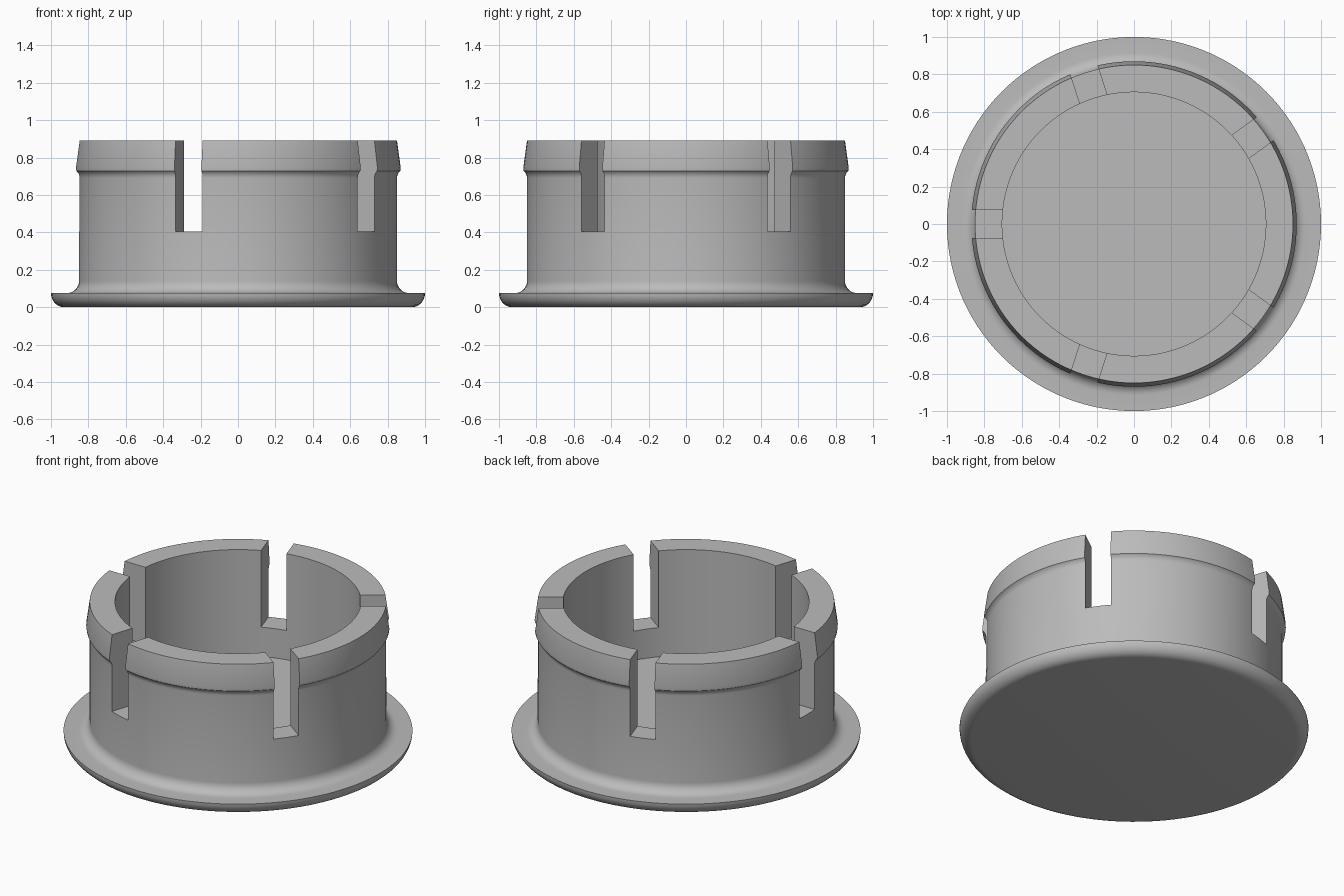
import bpy, bmesh
from math import sin, cos, pi, radians
from mathutils import Matrix

if "Cube" in bpy.data.objects:
    bpy.data.objects.remove(bpy.data.objects["Cube"], do_unlink=True)

SEGMENTS = 120
SLOTS = 5
FLOOR, SLOT_Z, TOP = 0.22, 0.405, 0.89
INNER, WALL, LIP = 0.705, 0.85, 0.87

grey = bpy.data.materials.new("plain grey")
grey.use_nodes = True
colour = (0.5, 0.5, 0.5, 1)
grey.diffuse_color = colour
grey.node_tree.nodes["Principled BSDF"].inputs["Base Color"].default_value = colour


def arc(cx, cz, rx, rz, start, end, steps=8):
    """Points of an elliptical arc in the radius-height plane."""
    angles = [radians(start + (end - start) * i / steps) for i in range(steps + 1)]
    return [(cx + rx * cos(a), cz + rz * sin(a)) for a in angles]


def make_object(name, bm):
    bmesh.ops.recalc_face_normals(bm, faces=bm.faces)
    mesh = bpy.data.meshes.new(name)
    bm.to_mesh(mesh)
    bm.free()
    mesh.materials.append(grey)
    obj = bpy.data.objects.new(name, mesh)
    bpy.context.collection.objects.link(obj)
    return obj


# Cap profile: rounded flange, fillet, wall, snap lip, hollow inside
profile = [(0, 0)]
profile += arc(0.93, 0.075, 0.07, 0.075, -90, 0)
profile += arc(0.915, 0.14, 0.065, 0.065, 270, 180)
profile += arc(0.90, 0.69, 0.05, 0.05, 180, 130, 5)
profile += [(LIP, 0.745), (WALL, TOP), (INNER, TOP), (INNER, FLOOR), (0, FLOOR)]

bm = bmesh.new()
verts = [bm.verts.new((r, 0, z)) for r, z in profile]
edges = [bm.edges.new(pair) for pair in zip(verts, verts[1:])]
bmesh.ops.spin(bm, geom=verts + edges, cent=(0, 0, 0), axis=(0, 0, 1),
               angle=2 * pi, steps=SEGMENTS, use_duplicate=False)
bmesh.ops.remove_doubles(bm, verts=bm.verts, dist=0.0005)
cap = make_object("slotted_cap", bm)

# Radial slots that split the upper wall into spring fingers
bm = bmesh.new()
for i in range(SLOTS):
    turn = Matrix.Rotation(pi + i * 2 * pi / SLOTS, 4, "Z")
    place = Matrix.Translation((0.8, 0, SLOT_Z + 0.5))
    size = Matrix.Diagonal((0.5, 0.152, 1, 1))
    bmesh.ops.create_cube(bm, size=1, matrix=turn @ place @ size)
cutter = make_object("slot_cutter", bm)
cutter.hide_render = True

cut = cap.modifiers.new("slots", "BOOLEAN")
cut.operation = "DIFFERENCE"
cut.solver = "EXACT"
cut.object = cutter

# Apply the slots, then smooth the curved surfaces only
bpy.ops.object.select_all(action="DESELECT")
cap.select_set(True)
bpy.context.view_layer.objects.active = cap
bpy.ops.object.modifier_apply(modifier=cut.name)
bpy.data.objects.remove(cutter, do_unlink=True)
bpy.ops.object.shade_smooth_by_angle(angle=radians(30))
